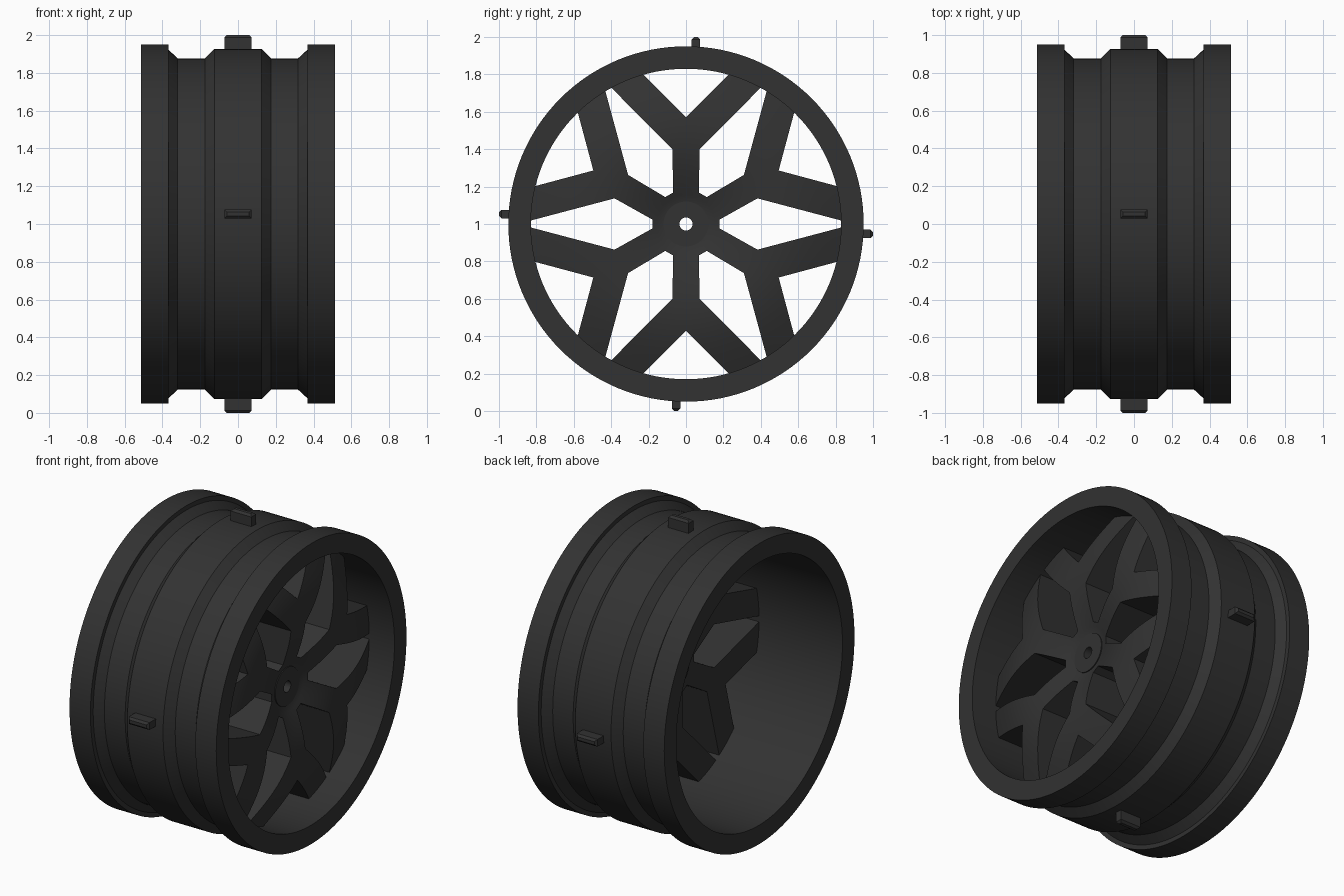
import bpy, bmesh, math
from mathutils import Vector, Matrix

if "Cube" in bpy.data.objects:
    bpy.data.objects.remove(bpy.data.objects["Cube"])

SEG = 128
CENTRE = Vector((0, 0, 1))

mat = bpy.data.materials.new("dark_grey")
mat.diffuse_color = (0.032, 0.032, 0.032, 1)
mat.use_nodes = True
mat.node_tree.nodes["Principled BSDF"].inputs["Base Color"].default_value = mat.diffuse_color


def finish(bm, name):
    bmesh.ops.recalc_face_normals(bm, faces=bm.faces[:])
    me = bpy.data.meshes.new(name)
    bm.to_mesh(me)
    bm.free()
    ob = bpy.data.objects.new(name, me)
    bpy.context.collection.objects.link(ob)
    ob.location = CENTRE
    me.materials.append(mat)
    return ob


def activate(ob):
    bpy.ops.object.select_all(action='DESELECT')
    ob.select_set(True)
    bpy.context.view_layer.objects.active = ob


def shade(ob):
    activate(ob)
    bpy.ops.object.shade_smooth_by_angle(angle=math.radians(25))


def lathe(name, profile):
    """Revolve a closed (x, radius) profile around the x axis."""
    bm = bmesh.new()
    rings = []
    for i in range(SEG):
        a = 2 * math.pi * i / SEG
        rings.append([bm.verts.new((x, r * math.cos(a), r * math.sin(a))) for x, r in profile])
    n = len(profile)
    for i in range(SEG):
        p, q = rings[i], rings[(i + 1) % SEG]
        for j in range(n):
            k = (j + 1) % n
            bm.faces.new((p[j], p[k], q[k], q[j]))
    return finish(bm, name)


# Rim barrel: stepped outside, straight bore
rim = lathe("rim_barrel", [
    (-0.513, 0.83), (-0.513, 0.95), (-0.367, 0.95), (-0.367, 0.922), (-0.32, 0.877),
    (-0.175, 0.877), (-0.125, 0.927), (0.125, 0.927), (0.175, 0.877),
    (0.318, 0.877), (0.367, 0.922), (0.367, 0.95), (0.513, 0.95), (0.513, 0.83)])
shade(rim)

# Spoke disc: front bulges between hub and rim, flat back
bulge = []
for i in range(17):
    t = i / 16
    bulge.append((0.335 + 0.09 * math.sin(math.pi * t), 0.11 + t * 0.725))
disc = lathe("spokes", [(0.07, 0.036), (0.335, 0.036)] + bulge + [(0.07, 0.835)])

# Window cutters: six kite windows between spokes, six notches inside the forks
bm = bmesh.new()
kite = [(0.18, -0.024), (0.382, -0.137), (0.87, -0.008),
        (0.87, 0.008), (0.382, 0.137), (0.18, 0.024)]
notch = [(0.572, 0), (0.90, -0.328), (0.90, 0.328)]
for i in range(6):
    for shape, ang in ((kite, 60 * i), (notch, 60 * i + 30)):
        c, s = math.cos(math.radians(ang)), math.sin(math.radians(ang))
        pts = [(u * c - v * s, u * s + v * c) for u, v in shape]
        f = bm.faces.new([bm.verts.new((-0.2, y, z)) for y, z in pts])
        ext = bmesh.ops.extrude_face_region(bm, geom=[f])
        bmesh.ops.translate(bm, vec=(0.8, 0, 0),
                            verts=[g for g in ext['geom'] if isinstance(g, bmesh.types.BMVert)])
cutter = finish(bm, "window_cutter")
cutter.hide_render = True

mod = disc.modifiers.new("windows", 'BOOLEAN')
mod.operation = 'DIFFERENCE'
mod.solver = 'EXACT'
mod.object = cutter
activate(disc)
bpy.ops.object.modifier_apply(modifier=mod.name)
bpy.data.objects.remove(cutter)
shade(disc)

# Hub boss with axle hole
hub = lathe("hub_boss", [(0.06, 0.035), (0.345, 0.035), (0.345, 0.12), (0.06, 0.12)])
shade(hub)

# Four drive lugs around the middle band
for i in range(4):
    bm = bmesh.new()
    bmesh.ops.create_cube(bm, size=1, matrix=Matrix.Translation((0, 0.053, 0.95))
                          @ Matrix.Diagonal((0.144, 0.046, 0.10, 1)))
    top = [e for e in bm.edges if all(v.co.z > 0.99 for v in e.verts)]
    bmesh.ops.bevel(bm, geom=top, offset=0.013, segments=1, affect='EDGES')
    bm.transform(Matrix.Rotation(math.radians(90 * i), 4, 'X'))
    finish(bm, "drive_lug_%d" % (i + 1))
